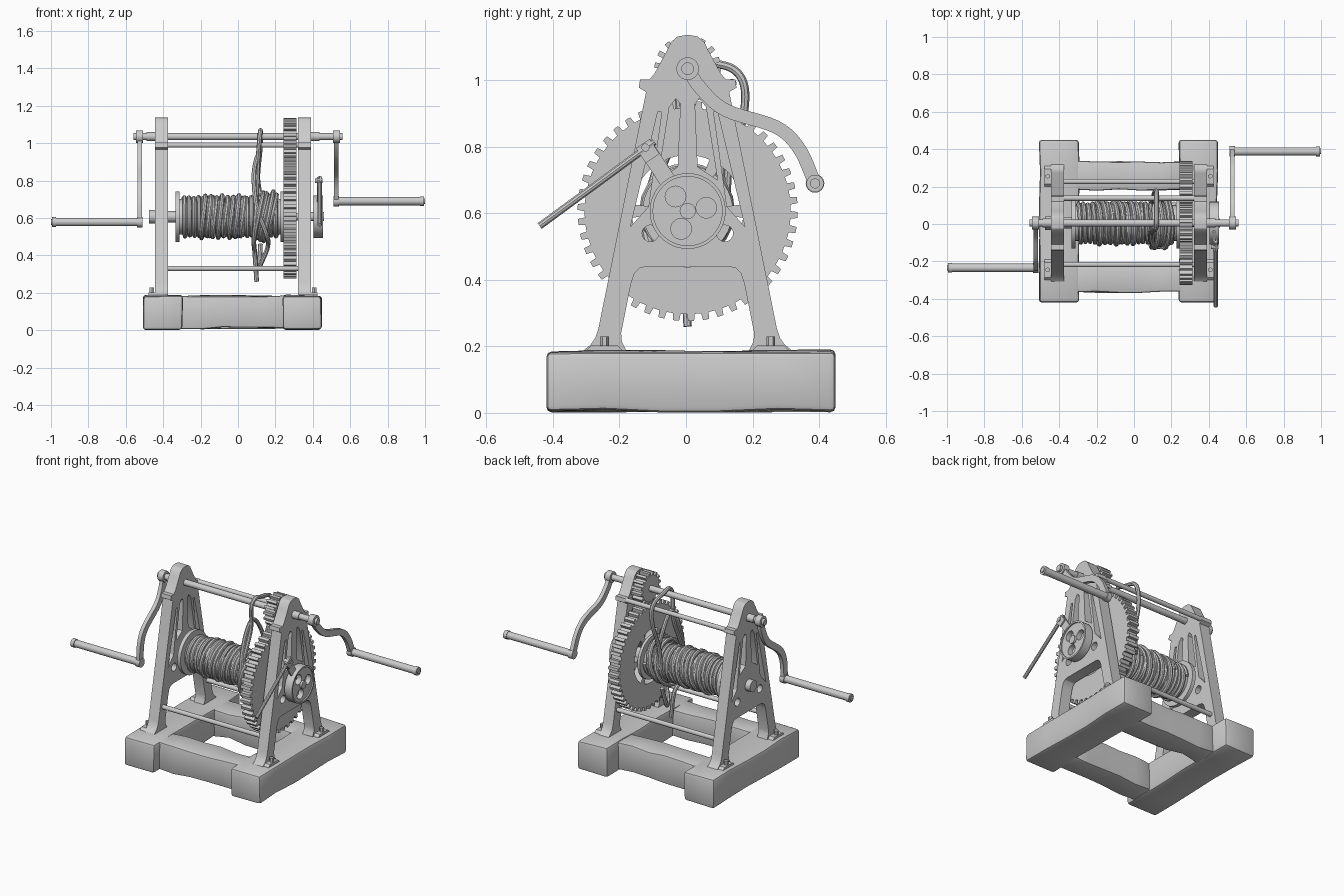
import bpy, bmesh, random
from math import sin, cos, pi, radians
from mathutils import Matrix, Vector

if "Cube" in bpy.data.objects:
    bpy.data.objects.remove(bpy.data.objects["Cube"])

random.seed(4)
CY, AXLE_Z, SHAFT_Z = 0.005, 0.607, 1.035
YZ = Matrix(((0, 0, 1, 0), (1, 0, 0, 0), (0, 1, 0, 0), (0, 0, 0, 1)))


def add_mesh(name, bm):
    me = bpy.data.meshes.new(name)
    bm.to_mesh(me)
    bm.free()
    ob = bpy.data.objects.new(name, me)
    bpy.context.collection.objects.link(ob)
    return ob


def add_curve(name, loops, closed, dims, matrix=None, **props):
    cu = bpy.data.curves.new(name, 'CURVE')
    cu.dimensions = dims
    for k, v in props.items():
        setattr(cu, k, v)
    for pts in loops:
        sp = cu.splines.new('POLY')
        sp.points.add(len(pts) - 1)
        for p, c in zip(sp.points, pts):
            p.co = (c[0], c[1], c[2] if len(c) > 2 else 0, 1)
        sp.use_cyclic_u = closed
    ob = bpy.data.objects.new(name, cu)
    bpy.context.collection.objects.link(ob)
    if matrix:
        ob.matrix_world = matrix
    return ob


def plate(name, loops, x0, x1):
    """Flat (y, z) outline with holes, thickened from x0 to x1."""
    return add_curve(name, loops, True, '2D', Matrix.Translation(((x0 + x1) / 2, 0, 0)) @ YZ,
                     fill_mode='BOTH', extrude=abs(x1 - x0) / 2)


def rod(name, x0, x1, y, z, r, r2=None, sides=20):
    """Cylinder along x."""
    bm = bmesh.new()
    bmesh.ops.create_cone(bm, cap_ends=True, segments=sides, radius1=r, radius2=r if r2 is None else r2,
                          depth=abs(x1 - x0), matrix=Matrix.Translation(((x0 + x1) / 2, y, z)) @ YZ)
    return add_mesh(name, bm)


def circle(y, z, r, n=32):
    return [(y + r * cos(2 * pi * i / n), z + r * sin(2 * pi * i / n)) for i in range(n)]


def gear(y, z, r_root, r_tip, n):
    p = 2 * pi / n
    return [(y + r * cos((i + f) * p), z + r * sin((i + f) * p)) for i in range(n)
            for f, r in ((0, r_root), (0.46, r_root), (0.53, r_tip), (0.93, r_tip))]


def sector(y, z, r0, r1, a0, a1, n=8):
    A = [a0 + (a1 - a0) * i / n for i in range(n + 1)]
    return [(y + r1 * cos(a), z + r1 * sin(a)) for a in A] + [(y + r0 * cos(a), z + r0 * sin(a)) for a in A[::-1]]


def smooth(pts, n=6):
    """Catmull-Rom through the points."""
    P = [Vector(p) for p in pts]
    P = [2 * P[0] - P[1]] + P + [2 * P[-1] - P[-2]]
    out = []
    for a, b, c, d in zip(P, P[1:], P[2:], P[3:]):
        for i in range(n):
            t = i / n
            out.append(0.5 * (2 * b + (c - a) * t + (2 * a - 5 * b + 4 * c - d) * t * t
                              + (3 * b - a - 3 * c + d) * t ** 3))
    return out + [P[-2]]


def ribbon(pts, w):
    """Outline of a band of width w along a (y, z) path."""
    P = [Vector(p) for p in pts]
    L, R = [], []
    for i, p in enumerate(P):
        d = (P[min(i + 1, len(P) - 1)] - P[max(i - 1, 0)]).normalized()
        n = Vector((-d.y, d.x)) * w / 2
        L.append(p + n)
        R.append(p - n)
    return L + R[::-1]


# Rough timber base
def timber(name, x0, x1, y0, y1, z0, z1, axis, bev, jit):
    bm = bmesh.new()
    bmesh.ops.create_cube(bm, size=1)
    long_edges = [e for e in bm.edges if abs((e.verts[0].co - e.verts[1].co)[axis]) > 0.5]
    bmesh.ops.subdivide_edges(bm, edges=long_edges, cuts=4, use_grid_fill=True)
    S, C = (x1 - x0, y1 - y0, z1 - z0), ((x0 + x1) / 2, (y0 + y1) / 2, (z0 + z1) / 2)
    for v in bm.verts:
        v.co = Vector([v.co[k] * S[k] + C[k] - (v.co[k] > 0) * random.random() * jit
                       + (v.co[k] < 0) * random.random() * jit if k != axis
                       else v.co[k] * S[k] + C[k] for k in range(3)])
    edges = [e for e in bm.edges if e.calc_face_angle(0) > 0.8]
    bmesh.ops.bevel(bm, geom=edges, offset=bev, segments=2, profile=0.5, affect='EDGES')
    return add_mesh(name, bm)


timber("base_beam_left", -0.51, -0.29, -0.42, 0.45, 0, 0.192, 1, 0.016, 0.01)
timber("base_beam_right", 0.238, 0.452, -0.42, 0.45, 0, 0.192, 1, 0.016, 0.01)
timber("cross_beam_back", -0.31, 0.26, 0.178, 0.338, 0.005, 0.19, 0, 0.01, 0.012)
timber("cross_beam_front", -0.31, 0.26, -0.37, -0.21, 0.005, 0.19, 0, 0.01, 0.012)

# A-shaped side frames with slots and round holes
half = [(0.03, 1.132), (0.05, 1.115), (0.062, 1.09), (0.1, 1.02), (0.115, 1.003), (0.143, 1.003), (0.147, 0.978),
        (0.125, 0.965), (0.268, 0.255), (0.278, 0.225), (0.292, 0.205), (0.313, 0.188), (0.185, 0.188),
        (0.198, 0.215), (0.2, 0.24), (0.17, 0.39), (0.16, 0.42), (0.145, 0.435), (0.125, 0.44)]


def mirrored(pts):
    return [[(CY + s * y, z) for y, z in pts] for s in (1, -1)]


outline = [(CY, 1.137)] + mirrored(half)[0] + mirrored(half)[1][::-1]
holes = mirrored([(0.172, 0.56), (0.09, 0.905), (0.078, 0.905), (0.118, 0.62)])
holes += mirrored([(0.09, 0.70), (0.055, 0.92), (0.035, 0.945), (0.022, 0.93), (0.03, 0.74)])
holes += [circle(CY + s * 0.112, 0.54, 0.025, 16) for s in (1, -1)]
for side, x0, x1, out in (("left", -0.443, -0.373, -1), ("right", 0.32, 0.39, 1)):
    plate("side_frame_" + side, [outline] + holes, x0, x1)
    xo = x0 if out < 0 else x1
    for s in (1, -1):
        y = CY + s * 0.25
        # Foot flange and bolt
        foot = [(y - 0.055, 0.188), (y + 0.055, 0.188), (y + 0.04, 0.203), (y - 0.04, 0.203)]
        plate("foot_flange_" + side, [foot], xo, xo + out * 0.035)
        bm = bmesh.new()
        bmesh.ops.create_cone(bm, cap_ends=True, segments=6, radius1=0.013, radius2=0.013, depth=0.035,
                              matrix=Matrix.Translation((xo + out * 0.018, y, 0.212)))
        add_mesh("foot_bolt_" + side, bm)

# Tie rods, crank shaft and drum axle
for y, z in ((CY + 0.222, 0.33), (CY - 0.222, 0.33), (0.138, 0.99)):
    rod("tie_rod", -0.38, 0.33, y, z, 0.014)
rod("crank_shaft", -0.56, 0.56, CY, SHAFT_Z, 0.019)
rod("shaft_bush_left", -0.49, -0.44, CY, SHAFT_Z, 0.024)
rod("shaft_bush_right", 0.385, 0.435, CY, SHAFT_Z, 0.024)
rod("drum_axle", -0.445, 0.46, CY, AXLE_Z, 0.02)
rod("axle_collar_outer", -0.477, -0.44, CY, AXLE_Z, 0.036)
rod("axle_collar_inner", -0.375, -0.33, CY, AXLE_Z, 0.03)

# Gears
spokes = [sector(CY, AXLE_Z, 0.075, 0.168, i * pi / 3 + 0.12, (i + 1) * pi / 3 - 0.12) for i in range(6)]
plate("main_gear", [gear(CY, AXLE_Z, 0.31, 0.331, 46)] + spokes, 0.243, 0.312)
plate("pinion_gear", [gear(CY, SHAFT_Z, 0.08, 0.1, 16)], 0.243, 0.312)

# Drum with flanges
rod("drum", -0.32, 0.24, CY, AXLE_Z, 0.095, sides=32)
rod("drum_flange_left", -0.335, -0.312, CY, AXLE_Z, 0.136, sides=40)
rod("drum_flange_right", 0.226, 0.243, CY, AXLE_Z, 0.136, sides=40)


# Rope wound on the drum, untidy at the geared end
def coil(turns, x0, x1, r, tilt, wobble):
    pts = []
    for i in range(int(turns * 20) + 1):
        a, t = i * pi / 10, i / (turns * 20)
        k = r + wobble * sin(a * 0.37)
        pts.append((x0 + (x1 - x0) * t + tilt * sin(a), CY + k * cos(a), AXLE_Z + k * sin(a)))
    return pts


strand = [(0.09, 0.12, 0.6), (0.10, 0.13, 0.75), (0.11, 0.17, 0.88), (0.12, 0.176, 0.98), (0.12, 0.14, 1.035),
          (0.12, 0.06, 1.055), (0.12, 0.0, 1.067), (0.115, -0.03, 1.02), (0.105, -0.02, 0.88), (0.1, -0.08, 0.72),
          (0.095, -0.125, 0.6), (0.085, -0.08, 0.48), (0.09, -0.01, 0.41), (0.1, 0.005, 0.26)]
strand2 = [(0.13, 0.11, 0.65), (0.105, 0.09, 0.82), (0.105, 0.0, 0.93), (0.085, -0.05, 0.83), (0.1, -0.11, 0.66),
           (0.15, -0.115, 0.52), (0.16, -0.04, 0.45), (0.125, 0.0, 0.36), (0.115, 0.03, 0.34), (0.12, 0.07, 0.46)]
ropes = {"rope_coil": coil(20, -0.298, 0.214, 0.101, 0.004, 0.003),
         "rope_coil_loose": coil(8, -0.2, 0.04, 0.108, 0.018, 0.006),
         "rope_coil_messy": coil(5, 0.1, 0.19, 0.122, 0.03, 0.012),
         "rope_hanging": smooth(strand), "rope_loop": smooth(strand2)}
for name, pts in ropes.items():
    add_curve(name, [pts], False, '3D', bevel_depth=0.0125, bevel_resolution=2, use_fill_caps=True)

# Brake wheel with three holes
wheel_holes = [circle(CY + 0.057 * cos(a), AXLE_Z + 0.057 * sin(a), 0.031, 24)
               for a in (radians(10), radians(130), radians(250))]
plate("brake_wheel_rim", [circle(CY, AXLE_Z, 0.114, 48), circle(CY, AXLE_Z, 0.104, 48)], 0.403, 0.455)
plate("brake_wheel_web", [circle(CY, AXLE_Z, 0.108, 48)] + wheel_holes, 0.415, 0.447)
rod("brake_wheel_hub", 0.39, 0.46, CY, AXLE_Z, 0.024)

# Brake lever
plate("brake_bracket", [ribbon([(-0.05, 0.69), (-0.125, 0.805)], 0.05)], 0.422, 0.432)
plate("brake_bracket_outer", [ribbon([(-0.1, 0.765), (-0.13, 0.81)], 0.05)], 0.436, 0.446)
rod("brake_pin", 0.412, 0.452, -0.122, 0.798, 0.012)
add_curve("brake_lever", [[(0.437, -0.095, 0.815), (0.437, -0.44, 0.562)]], False, '3D',
          bevel_depth=0.011, bevel_resolution=3, use_fill_caps=True)

# Curved cranks with grips
arm = [(0.0, 0.0), (0.04, -0.06), (0.115, -0.125), (0.265, -0.175), (0.335, -0.24), (0.383, -0.345)]
for side, s, turn in (("right", 1, 0), ("left", -1, radians(20.3))):
    rot = Matrix.Rotation(turn, 2)
    path = [rot @ Vector((s * y, z)) + Vector((CY, SHAFT_Z)) for y, z in arm]
    ey, ez = path[-1]
    plate("crank_arm_" + side, [ribbon(smooth(path), 0.04)], s * 0.513, s * 0.537)
    rod("crank_hub_" + side, s * 0.508, s * 0.545, CY, SHAFT_Z, 0.034, sides=24)
    rod("crank_eye_" + side, s * 0.51, s * 0.54, ey, ez, 0.028, sides=24)
    rod("crank_grip_" + side, s * 0.535, s * 0.975, ey, ez, 0.022, sides=24)
    rod("grip_ring_" + side, s * 0.972, s * 0.995, ey, ez, 0.026, sides=24)
    rod("grip_pin_" + side, s * 0.99, s * 1.0, ey, ez, 0.015, sides=24)

# Turn curves into meshes and shade
bpy.ops.object.select_all(action='SELECT')
bpy.context.view_layer.objects.active = bpy.context.collection.objects["side_frame_left"]
bpy.ops.object.convert(target='MESH')
bpy.ops.object.shade_smooth_by_angle(angle=radians(30))
